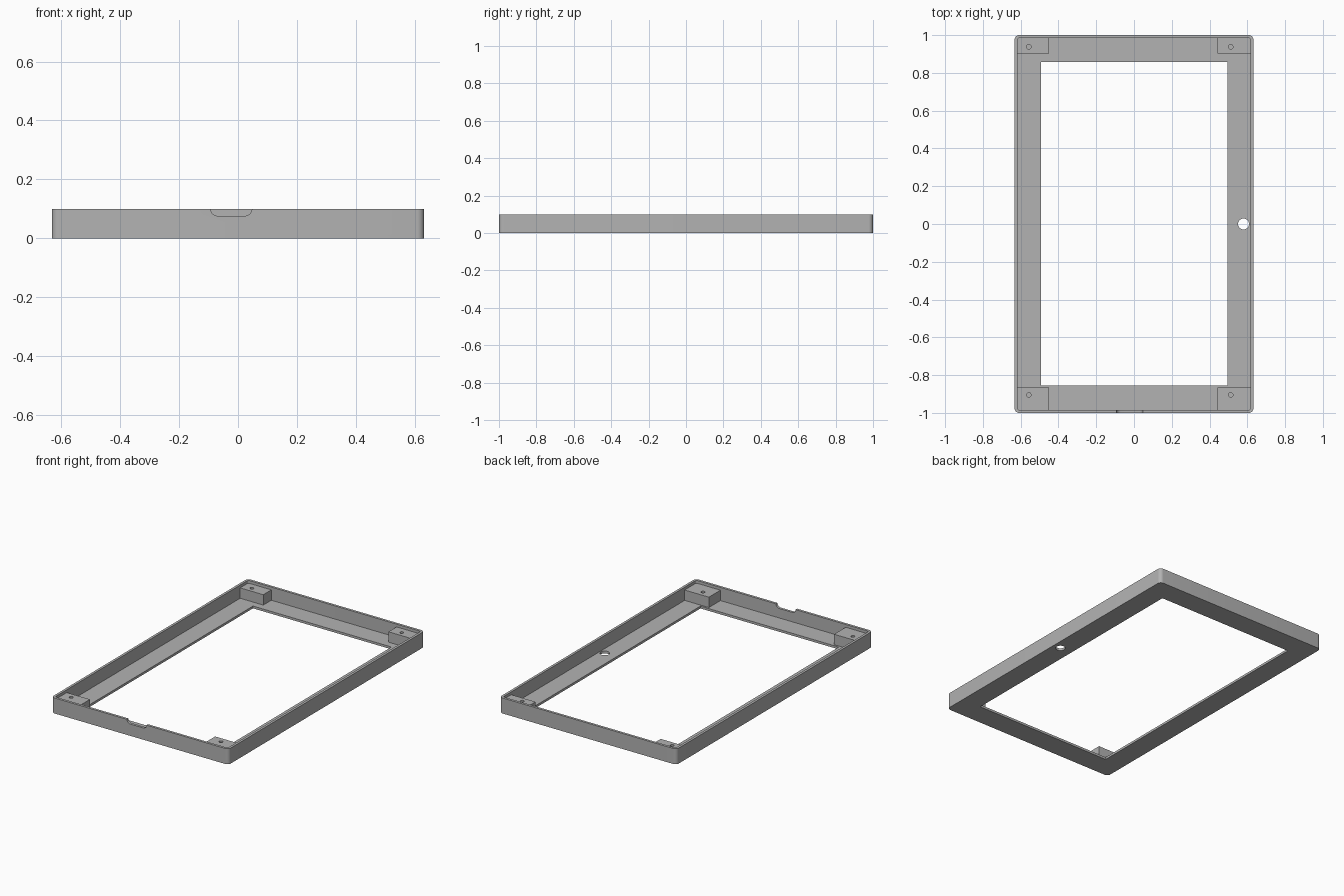
import bpy
import bmesh
from math import cos, sin, pi

cube = bpy.data.objects.get("Cube")
if cube:
    bpy.data.objects.remove(cube, do_unlink=True)

grey = bpy.data.materials.new("plain grey")
grey.use_nodes = True
colour = (0.45, 0.45, 0.45, 1)
grey.diffuse_color = colour
grey.node_tree.nodes["Principled BSDF"].inputs["Base Color"].default_value = colour


def rounded_rect(x0, x1, y0, y1, r=0.0, steps=8):
    """Counter-clockwise outline with rounded corners."""
    if r == 0:
        return [(x0, y0), (x1, y0), (x1, y1), (x0, y1)]
    centres = [(x1 - r, y1 - r), (x0 + r, y1 - r), (x0 + r, y0 + r), (x1 - r, y0 + r)]
    points = []
    for i, (cx, cy) in enumerate(centres):
        for s in range(steps + 1):
            a = (i + s / steps) * pi / 2
            points.append((cx + r * cos(a), cy + r * sin(a)))
    return points


def circle(cx, cy, r, n=32):
    return [(cx + r * cos(2 * pi * i / n), cy + r * sin(2 * pi * i / n)) for i in range(n)]


def prism(name, outline, low, high, upright=False):
    """Extrude an outline along z, or along y when upright."""
    bm = bmesh.new()
    place = (lambda p: (p[0], low, p[1])) if upright else (lambda p: (p[0], p[1], low))
    face = bm.faces.new([bm.verts.new(place(p)) for p in outline])
    grown = bmesh.ops.extrude_face_region(bm, geom=[face])["geom"]
    move = (0, high - low, 0) if upright else (0, 0, high - low)
    bmesh.ops.translate(bm, vec=move, verts=[v for v in grown if isinstance(v, bmesh.types.BMVert)])
    bmesh.ops.recalc_face_normals(bm, faces=bm.faces)
    mesh = bpy.data.meshes.new(name)
    bm.to_mesh(mesh)
    bm.free()
    mesh.materials.append(grey)
    obj = bpy.data.objects.new(name, mesh)
    bpy.context.collection.objects.link(obj)
    return obj


def activate(obj):
    bpy.ops.object.select_all(action="DESELECT")
    obj.select_set(True)
    bpy.context.view_layer.objects.active = obj


def cut(obj, cutter):
    cutter.hide_render = True
    mod = obj.modifiers.new("cut", "BOOLEAN")
    mod.operation = "DIFFERENCE"
    mod.solver = "EXACT"
    mod.object = cutter
    activate(obj)
    bpy.ops.object.modifier_apply(modifier=mod.name)
    bpy.data.objects.remove(cutter, do_unlink=True)


HEIGHT, FLOOR, WALL = 0.1, 0.015, 0.016
HALF_X, HALF_Y = 0.632, 1.0
IN_X, IN_Y = HALF_X - WALL, HALF_Y - WALL

# Shallow tray with rounded outer corners
frame = prism("frame", rounded_rect(-HALF_X, HALF_X, -HALF_Y, HALF_Y, 0.024), 0, HEIGHT)
cut(frame, prism("cavity", rounded_rect(-IN_X, IN_X, -IN_Y, IN_Y, 0.008), FLOOR, 0.2))

# Large window and the round button hole in the floor
cut(frame, prism("window", rounded_rect(-0.493, 0.495, -0.854, 0.857), -0.1, 0.05))
cut(frame, prism("button_hole", circle(0.58, 0, 0.029), -0.1, 0.05))

# Rounded notch in the rim of the front wall
cut(frame, prism("notch", rounded_rect(-0.093, 0.047, 0.076, 0.2, 0.024), -1.1, -0.95, upright=True))

# Corner blocks, each with a blind screw hole
for end, y0, y1, hole_y in (("front", -IN_Y, -0.866, -0.905), ("back", 0.902, IN_Y, 0.938)):
    for side, x0, x1, hole_x in (("right", -IN_X, -0.451, -0.557), ("left", 0.443, IN_X, 0.512)):
        block = prism(f"{end}_{side}_corner_block", rounded_rect(x0, x1, y0, y1), FLOOR, 0.082)
        cut(block, prism("screw_hole", circle(hole_x, hole_y, 0.012, 20), 0.03, 0.2))

# Smooth the curves, keep the edges crisp
for obj in [o for o in bpy.data.objects if o.name == "frame" or o.name.endswith("corner_block")]:
    activate(obj)
    bpy.ops.object.shade_smooth_by_angle(angle=pi / 6)
